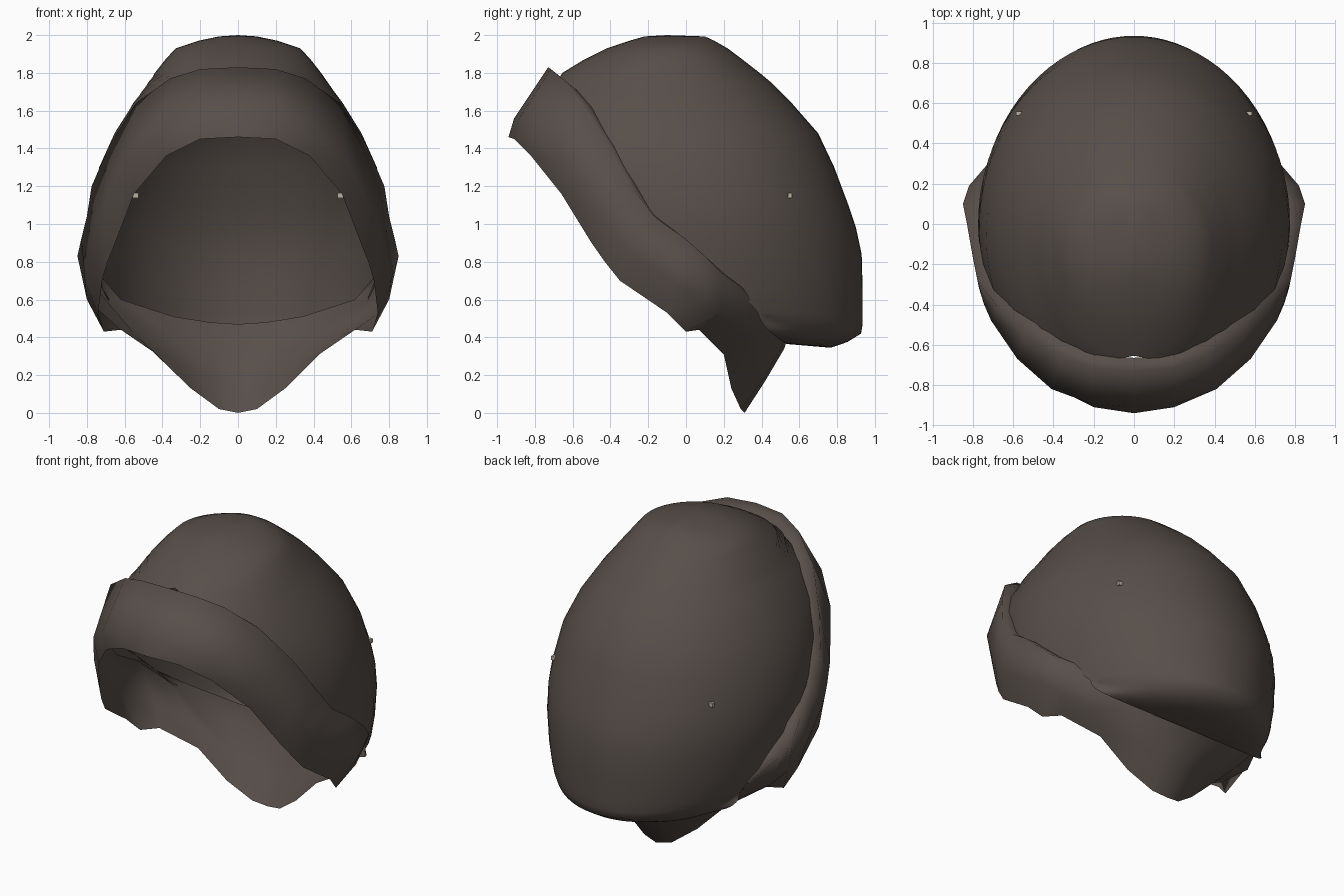
import bpy, math


def material(name, rgb):
    m = bpy.data.materials.new(name)
    m.diffuse_color = (*rgb, 1)
    return m


CLOTH = material("dark brown cloth", (0.095, 0.077, 0.067))
PALE = material("pale tag", (0.50, 0.45, 0.37))


def loft(name, rows, mat, angle):
    """Skin rows of equal length with quads, weld and smooth."""
    n = len(rows[0])
    verts = [p for r in rows for p in r]
    faces = [(j * n + i, j * n + i + 1, (j + 1) * n + i + 1, (j + 1) * n + i)
             for j in range(len(rows) - 1) for i in range(n - 1)]
    me = bpy.data.meshes.new(name)
    me.from_pydata(verts, [], faces)
    ob = bpy.data.objects.new(name, me)
    bpy.context.collection.objects.link(ob)
    me.materials.append(mat)
    bpy.ops.object.select_all(action='DESELECT')
    ob.select_set(True)
    bpy.context.view_layer.objects.active = ob
    bpy.ops.object.mode_set(mode='EDIT')
    bpy.ops.mesh.select_all(action='SELECT')
    bpy.ops.mesh.remove_doubles(threshold=0.0005)
    bpy.ops.mesh.normals_make_consistent(inside=False)
    bpy.ops.object.mode_set(mode='OBJECT')
    bpy.ops.object.shade_smooth_by_angle(angle=math.radians(angle))
    return ob


# Crown: horizontal slices (z, y of widest point, back y, half width, end x, end y);
# the end is where the slice meets the band, or the front point on the centre line
SEG = 36
slices = [(2.0, -0.1, -0.1, 0.0, 0, -0.1), (1.993, -0.06, 0.10, 0.10, 0, -0.22),
          (1.97, -0.08, 0.15, 0.21, 0, -0.30), (1.93, -0.10, 0.22, 0.33, 0, -0.42),
          (1.87, -0.12, 0.30, 0.385, 0, -0.54), (1.80, -0.13, 0.39, 0.44, 0, -0.655),
          (1.75, -0.12, 0.45, 0.475, 0.22, -0.655), (1.70, -0.11, 0.50, 0.51, 0.34, -0.60),
          (1.64, -0.10, 0.56, 0.555, 0.45, -0.54), (1.48, -0.08, 0.70, 0.655, 0.60, -0.42),
          (1.30, -0.05, 0.785, 0.735, 0.70, -0.32), (1.10, -0.02, 0.86, 0.77, 0.745, -0.22),
          (0.98, 0.0, 0.90, 0.775, 0.77, -0.09), (0.84, 0.0, 0.93, 0.77, None, 0.07),
          (0.66, 0.0, 0.935, 0.75, None, 0.27), (0.53, 0.0, 0.935, 0.72, None, 0.38)]
rows = []
for z, c, b, w, xe, ye in slices:
    rb = b - c
    if xe is None:                       # slice ends behind its widest point
        rf, end = rb, math.acos((ye - c) / rb)
    else:
        sx = xe / w if w else 0
        rf = (c - ye) / math.sqrt(1 - sx * sx)
        end = math.pi - math.asin(sx)
        if sx:                           # tuck a little under the band
            end = min(end + 0.12, math.pi)
    row = []
    for i in range(SEG + 1):
        a = end * (2 * i / SEG - 1)
        k = math.cos(a)
        row.append((w * math.sin(a), c + (rb if k > 0 else rf) * k, z))
    rows.append(row)

# Crown underside: turns in from the lowest slice to the nape seam (blend, drop, taper)
base = rows[-1]
for u, d, s in [(0.0, 0.06, 0.03), (0.02, 0.11, 0.07), (0.2, 0.155, 0.10),
                (0.42, 0.185, 0.10), (1.0, 0.165, 0.0)]:
    row = []
    for i, (x, y, z) in enumerate(base):
        a = math.pi / 2 * (2 * i / SEG - 1)
        k = max(0, math.cos(a))
        tx, ty = base[-1][0] * math.sin(a), 0.38 + 0.15 * k
        row.append(((x + (tx - x) * u) * (1 - s * k ** 0.5), y + (ty - y) * u,
                    z - d * k ** 0.6))
    rows.append(row)
loft("crown", rows, CLOTH, 60)

# Band: four edges from the brow, down past the ears, to the nape (right half)
lower = [(0, -.94, 1.46), (.20, -.91, 1.45), (.38, -.82, 1.36), (.55, -.66, 1.16),
         (.65, -.50, .90), (.69, -.43, .80), (.72, -.35, .70), (.74, -.10, .53),
         (.71, 0, .43), (.62, .07, .44), (.43, .20, .31), (.25, .24, .13),
         (.10, .29, .02), (0, .31, 0)]
middle = [(0, -.91, 1.56), (.22, -.89, 1.55), (.41, -.82, 1.47), (.58, -.67, 1.33),
          (.71, -.48, 1.08), (.745, -.40, .97), (.77, -.32, .87), (.81, -.08, .70),
          (.80, .08, .60), (.73, .18, .52), (.54, .29, .41), (.29, .36, .25),
          (.12, .41, .18), (0, .42, .17)]
upper = [(0, -.73, 1.83), (.20, -.715, 1.82), (.36, -.655, 1.77), (.54, -.55, 1.64),
         (.68, -.41, 1.42), (.775, -.29, 1.20), (.80, -.17, 1.04), (.83, 0, .92),
         (.85, .10, .83), (.82, .19, .74), (.70, .33, .60), (.38, .47, .42),
         (.15, .51, .36), (0, .52, .34)]
inner = [(0, -.665, 1.78), (.20, -.65, 1.76), (.36, -.58, 1.71), (.48, -.50, 1.62),
         (.62, -.38, 1.42), (.72, -.26, 1.20), (.745, -.17, 1.05), (.76, 0, .92),
         (.755, .10, .83), (.73, .21, .73), (.62, .39, .60), (.34, .50, .51),
         (.15, .55, .48), (0, .56, .47)]


def mirrored(half):
    return [(-x, y, z) for x, y, z in reversed(half)] + half[1:]


# half lists share the brow point and meet at the nape
loft("band", [mirrored(e) for e in (lower, middle, upper, inner)], CLOTH, 120)

# Tiny tags poking through either side of the crown
for s, side in ((1, "right"), (-1, "left")):
    bpy.ops.mesh.primitive_cube_add(size=1, location=(s * 0.556, 0.55, 1.15))
    tag = bpy.context.object
    tag.name = side + "_tag"
    tag.scale = (0.06, 0.02, 0.026)
    tag.data.materials.append(PALE)
